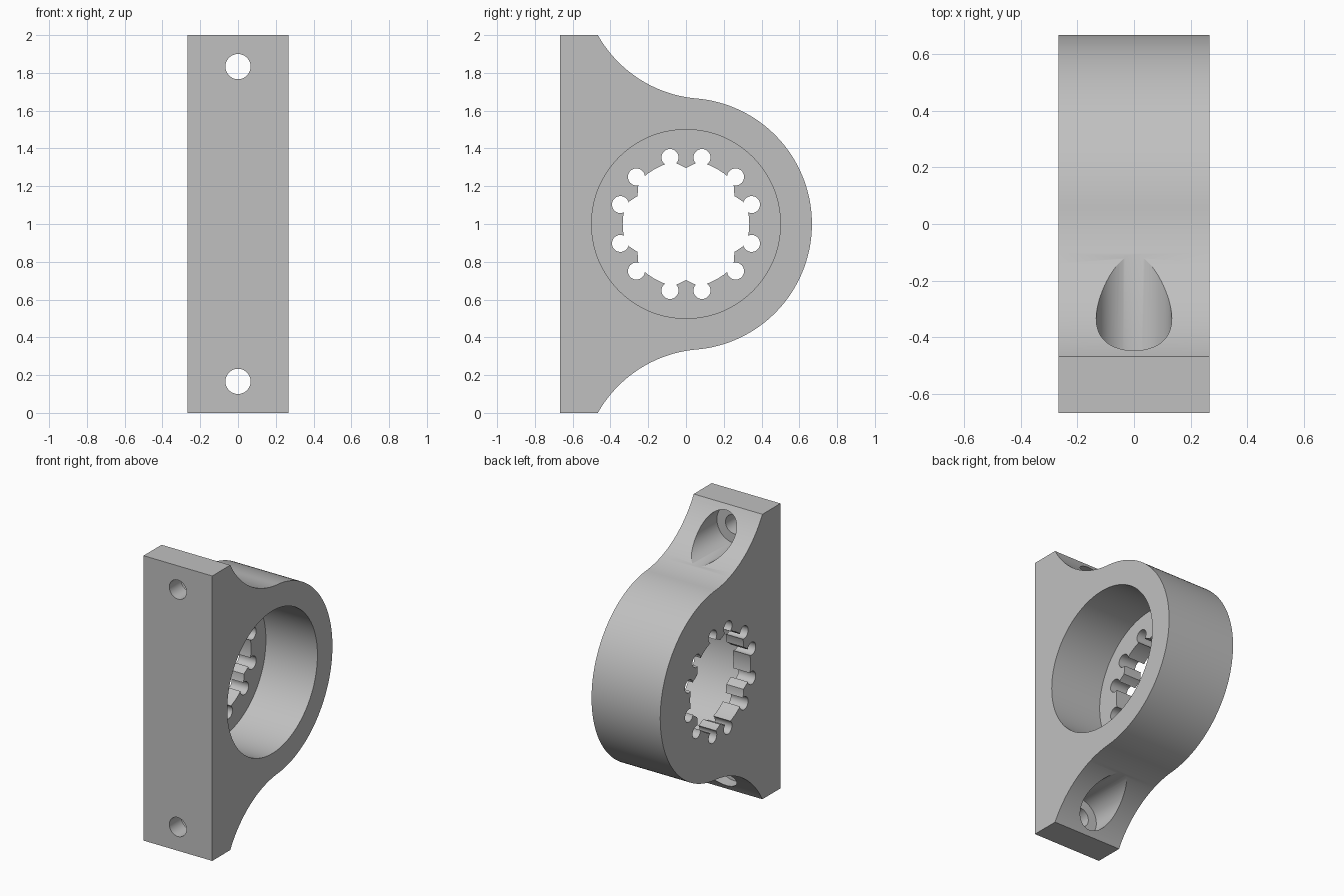
import bpy, bmesh
from math import sin, cos, pi, radians, atan2, hypot
from mathutils import Matrix

if "Cube" in bpy.data.objects:
    bpy.data.objects.remove(bpy.data.objects["Cube"], do_unlink=True)

HALF = 0.2667       # half the bracket width
RING = 0.6667       # outer radius of the round housing
MID = 1.0           # height of the bore axis

grey = bpy.data.materials.new("plain grey")
grey.use_nodes = True
colour = (0.53, 0.53, 0.53, 1)
grey.diffuse_color = colour
grey.node_tree.nodes["Principled BSDF"].inputs["Base Color"].default_value = colour


def prism(name, outline, x0, x1):
    """Extrude a (y, z) outline along x."""
    bm = bmesh.new()
    face = bm.faces.new([bm.verts.new((x0, y, z)) for y, z in outline])
    moved = bmesh.ops.extrude_face_region(bm, geom=[face])["geom"]
    verts = [v for v in moved if isinstance(v, bmesh.types.BMVert)]
    bmesh.ops.translate(bm, verts=verts, vec=(x1 - x0, 0, 0))
    bmesh.ops.recalc_face_normals(bm, faces=bm.faces)
    return finish(name, bm)


def cylinder(name, radius, start, end, segments=64):
    """Cylinder between two points on a line parallel to x or y."""
    bm = bmesh.new()
    along_x = start[0] != end[0]
    length = abs(end[0] - start[0]) + abs(end[1] - start[1])
    turn = Matrix.Rotation(pi / 2, 4, 'Y' if along_x else 'X')
    centre = [(a + b) / 2 for a, b in zip(start, end)]
    bmesh.ops.create_cone(bm, cap_ends=True, segments=segments, radius1=radius,
                          radius2=radius, depth=length,
                          matrix=Matrix.Translation(centre) @ turn)
    return finish(name, bm)


def finish(name, bm):
    mesh = bpy.data.meshes.new(name)
    bm.to_mesh(mesh)
    bm.free()
    mesh.materials.append(grey)
    obj = bpy.data.objects.new(name, mesh)
    bpy.context.collection.objects.link(obj)
    return obj


def cut(body, cutter):
    """Subtract the cutter from the body and remove it."""
    cutter.hide_render = True
    mod = body.modifiers.new("cut", 'BOOLEAN')
    mod.operation = 'DIFFERENCE'
    mod.solver = 'EXACT'
    mod.object = cutter
    bpy.context.view_layer.objects.active = body
    bpy.ops.object.modifier_apply(modifier=mod.name)
    bpy.data.objects.remove(cutter, do_unlink=True)


# Side profile: flat back plate, concave fillet, round housing
fy, fz = 0.1134, 1.3285             # fillet centre relative to the bore axis
tangent = atan2(fz, fy)
a0 = atan2(1 - fz, -0.4667 - fy)
a1 = tangent - pi
upper = [(-RING, 1.0)]
for i in range(33):
    a = a0 + (a1 - a0) * i / 32
    upper.append((fy + RING * cos(a), fz + RING * sin(a)))
for i in range(1, 48):
    a = tangent * (1 - i / 48)
    upper.append((RING * cos(a), RING * sin(a)))
lower = [(y, -z) for y, z in reversed(upper)]
outline = [(y, MID + z) for y, z in upper + [(RING, 0)] + lower]
body = prism("bearing_bracket", outline, -HALF, HALF)

# Large blind bore, open on the left side
cut(body, cylinder("bore_cutter", 0.5, (-0.1333, 0, MID), (0.4, 0, MID), 128))

# Six-lobed opening through the thin wall
lobes = []
for k in range(6):
    for deg, r in ((-30, 0.296), (-22, 0.322), (-14, 0.335), (-7, 0.335),
                   (0, 0.335), (7, 0.335), (14, 0.335), (22, 0.322)):
        a = radians(60 * k + deg)
        lobes.append((r * cos(a), MID + r * sin(a)))
cut(body, prism("lobe_cutter", lobes, -0.4, 0.0))

# Pair of small relief holes beside each lobe
for k in range(6):
    for side in (-1, 1):
        a = radians(60 * k + 16.5 * side)
        y, z = 0.362 * cos(a), MID + 0.362 * sin(a)
        cut(body, cylinder("relief_cutter", 0.045, (-0.4, y, z), (0, y, z), 32))

# Counterbored mounting holes, top and bottom
for z in (MID - 0.8333, MID + 0.8333):
    cut(body, cylinder("screw_cutter", 0.0667, (0, -0.8, z), (0, -0.4, z), 48))
    cut(body, cylinder("counterbore_cutter", 0.1333, (0, -0.5333, z), (0, 0.1, z)))

# Smooth curved walls, keep edges sharp
bpy.ops.object.select_all(action='DESELECT')
body.select_set(True)
bpy.context.view_layer.objects.active = body
bpy.ops.object.shade_smooth_by_angle(angle=radians(25))
